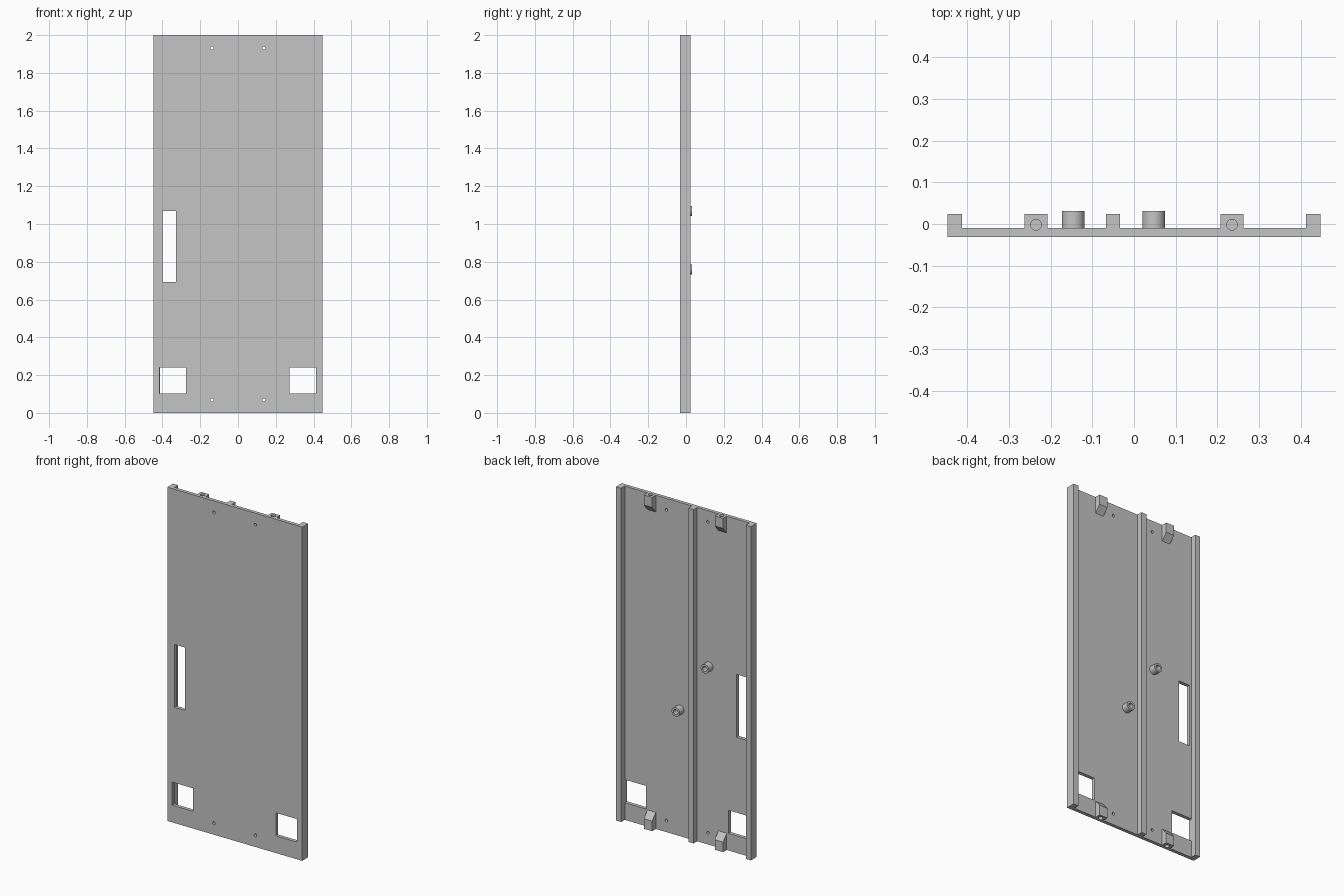
import bpy, bmesh, math
from mathutils import Matrix, Vector

if "Cube" in bpy.data.objects:
    bpy.data.objects.remove(bpy.data.objects["Cube"])

# Single light grey plastic
grey = bpy.data.materials.new("light_grey_plastic")
grey.use_nodes = True
colour = (0.56, 0.56, 0.56, 1)
grey.diffuse_color = colour
grey.node_tree.nodes["Principled BSDF"].inputs["Base Color"].default_value = colour

WIDTH, HEIGHT = 0.894, 2.0
LEFT, RIGHT = WIDTH / 2, -WIDTH / 2
FRONT, BACK, RIB_BACK, BOSS_BACK = -0.031, -0.01, 0.024, 0.031


def finish(bm, name):
    bmesh.ops.recalc_face_normals(bm, faces=bm.faces)
    mesh = bpy.data.meshes.new(name)
    bm.to_mesh(mesh)
    bm.free()
    ob = bpy.data.objects.new(name, mesh)
    mesh.materials.append(grey)
    bpy.context.collection.objects.link(ob)
    return ob


def box(name, x, y, z):
    """Box from (low, high) ranges on each axis."""
    bm = bmesh.new()
    bmesh.ops.create_cube(bm, size=1)
    for v in bm.verts:
        v.co = [lo + (c + 0.5) * (hi - lo) for c, (lo, hi) in zip(v.co, (x, y, z))]
    return finish(bm, name)


def cylinder(name, centre, radius, length, along_y=True, sides=32):
    bm = bmesh.new()
    turn = Matrix.Rotation(math.pi / 2, 4, "X") if along_y else Matrix()
    bmesh.ops.create_cone(bm, cap_ends=True, segments=sides, radius1=radius,
                          radius2=radius, depth=length,
                          matrix=Matrix.Translation(centre) @ turn)
    return finish(bm, name)


def extrude_x(name, profile, x0, x1):
    """Prism along x from a (y, z) profile."""
    bm = bmesh.new()
    face = bm.faces.new([bm.verts.new((x0, y, z)) for y, z in profile])
    ext = bmesh.ops.extrude_face_region(bm, geom=[face])
    moved = [g for g in ext["geom"] if isinstance(g, bmesh.types.BMVert)]
    bmesh.ops.translate(bm, verts=moved, vec=Vector((x1 - x0, 0, 0)))
    return finish(bm, name)


def cut(ob, cutter):
    mod = ob.modifiers.new("cut", "BOOLEAN")
    mod.operation, mod.solver, mod.object = "DIFFERENCE", "EXACT", cutter
    bpy.context.view_layer.objects.active = ob
    bpy.ops.object.modifier_apply(modifier=mod.name)
    bpy.data.objects.remove(cutter)


def smooth(ob):
    bpy.ops.object.select_all(action="DESELECT")
    ob.select_set(True)
    bpy.context.view_layer.objects.active = ob
    bpy.ops.object.shade_smooth_by_angle(angle=math.radians(30))


# Main plate with a tall slot, two square windows and four screw holes
plate = box("panel_plate", (RIGHT, LEFT), (FRONT, BACK), (0, HEIGHT))
for x, z in (((-0.4, -0.328), (0.693, 1.07)),
             ((-0.416, -0.276), (0.103, 0.241)),
             ((0.272, 0.412), (0.103, 0.241))):
    cut(plate, box("window_cutter", x, (-0.1, 0.1), z))
for x in (-0.138, 0.137):
    for z in (0.069, HEIGHT - 0.069):
        cut(plate, cylinder("screw_cutter", (x, 0, z), 0.0085, 0.2))
smooth(plate)

# Full-height ribs on the back
RIB = 0.034
for name, x in (("right_rib", RIGHT), ("middle_rib", -0.067), ("left_rib", LEFT - RIB)):
    box(name, (x, x + RIB), (BACK, RIB_BACK), (0, HEIGHT))

# Wedge-ended screw blocks at both ends, each with a blind vertical hole
BLOCK_FLAT, BLOCK_FULL, HALF = 0.06, 0.1, 0.0275
for side, x in (("right", -0.235), ("left", 0.235)):
    for end, base, sign in (("bottom", 0, 1), ("top", HEIGHT, -1)):
        profile = [(y, base + sign * z) for y, z in (
            (BACK, 0), (RIB_BACK, 0), (RIB_BACK, BLOCK_FLAT), (BACK, BLOCK_FULL))]
        block = extrude_x(f"{end}_{side}_screw_block", profile, x - HALF, x + HALF)
        for part in (block, plate):
            cut(part, cylinder("bore_cutter", (x, -0.002, base), 0.013, 0.11, along_y=False))
        smooth(block)

# Hollow round bosses on the back
for name, x, z in (("upper_boss", -0.146, 1.069), ("lower_boss", 0.047, 0.759)):
    boss = cylinder(name, (x, (BACK + BOSS_BACK) / 2, z), 0.027, BOSS_BACK - BACK)
    cut(boss, cylinder("boss_cutter", (x, 0, z), 0.015, 0.2))
    smooth(boss)
